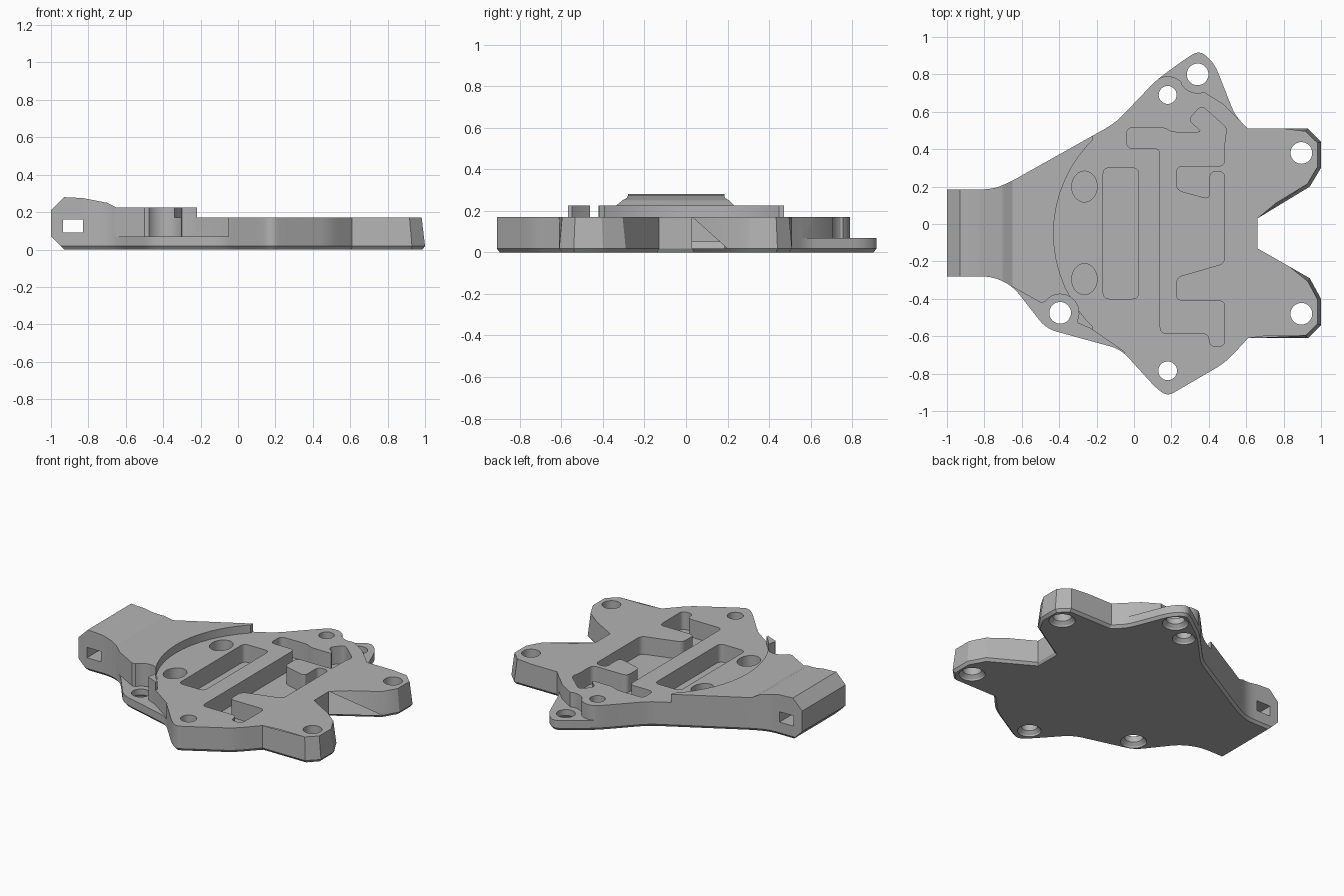
import bpy
import bmesh
import math
from mathutils import Vector

cube = bpy.data.objects.get("Cube")
if cube:
    bpy.data.objects.remove(cube, do_unlink=True)

TOP, LEDGE, FLOOR, HIGH = 0.17, 0.07, 0.05, 0.4

grey = bpy.data.materials.new("plain grey")
grey.use_nodes = True
grey.diffuse_color = (0.45, 0.45, 0.45, 1)
grey.node_tree.nodes["Principled BSDF"].inputs["Base Color"].default_value = (0.45, 0.45, 0.45, 1)


def rounded(points, radius, steps=5):
    """Soften every corner of a closed polygon."""
    pts = [Vector(p) for p in points]
    result = []
    for i, corner in enumerate(pts):
        before, after = pts[i - 1] - corner, pts[(i + 1) % len(pts)] - corner
        a = corner + before.normalized() * min(radius, before.length * 0.45)
        b = corner + after.normalized() * min(radius, after.length * 0.45)
        for k in range(steps + 1):
            t = k / steps
            result.append(a * (1 - t) ** 2 + corner * 2 * t * (1 - t) + b * t * t)
    return result


def arc(cx, cy, radius, start, end, steps=16):
    angles = [math.radians(start + (end - start) * k / steps) for k in range(steps + 1)]
    return [(cx + radius * math.cos(a), cy + radius * math.sin(a)) for a in angles]


def inset(points, amount):
    """Move a counterclockwise polygon inwards along its normals."""
    result = []
    for i, p in enumerate(points):
        along = (points[(i + 1) % len(points)] - points[i - 1]).normalized()
        result.append(p + Vector((-along.y, along.x)) * amount)
    return result


def loft(name, rings):
    """Skin a closed solid through a stack of equal rings of 3D points."""
    bm = bmesh.new()
    loops = [[bm.verts.new(p) for p in ring] for ring in rings]
    count = len(loops[0])
    for low, high in zip(loops, loops[1:]):
        for i in range(count):
            j = (i + 1) % count
            bm.faces.new((low[i], low[j], high[j], high[i]))
    bm.faces.new(loops[0][::-1])
    bm.faces.new(loops[-1])
    bmesh.ops.recalc_face_normals(bm, faces=bm.faces)
    mesh = bpy.data.meshes.new(name)
    bm.to_mesh(mesh)
    bm.free()
    mesh.materials.append(grey)
    obj = bpy.data.objects.new(name, mesh)
    bpy.context.collection.objects.link(obj)
    return obj


def prism(name, points, low, high):
    return loft(name, [[(p[0], p[1], z) for p in points] for z in (low, high)])


def combine(target, tool, operation="DIFFERENCE"):
    """Apply a boolean and throw the tool away."""
    tool.hide_render = True
    mod = target.modifiers.new("cut", "BOOLEAN")
    mod.operation, mod.object, mod.solver = operation, tool, "EXACT"
    bpy.context.view_layer.objects.active = target
    bpy.ops.object.modifier_apply(modifier=mod.name)
    bpy.data.objects.remove(tool, do_unlink=True)


# Plate outline, counterclockwise from the arm's front edge
outline = [(-1.1, -.28), (-.76, -.28), (-.65, -.33), (-.47, -.56), (-.07, -.67),
           (.12, -.88), (.18, -.92), (.25, -.88), (.49, -.74), (.61, -.61),
           (.93, -.61), (1, -.54), (1, -.4), (.94, -.29), (.66, -.13),
           (.66, .03), (.94, .2), (1, .3), (1, .44), (.93, .51), (.61, .51),
           (.54, .58), (.43, .86), (.35, .93), (.27, .88), (.12, .77),
           (-.1, .54), (-.67, .22), (-.76, .185), (-1.1, .185)]
outline = [p for i, p in enumerate(outline)]
shape = []
for i, p in enumerate(outline):
    # lugs and notch stay crisp, the other corners are soft
    if p[0] > 0.6:
        shape.append(Vector(p))
    else:
        tri = [outline[i - 1], p, outline[(i + 1) % len(outline)]]
        shape += rounded(tri, 0.06)[6:12]


def drafted(p, z):
    """Lean the lug walls inwards as they rise."""
    if p.x < 0.9:
        return (p.x, p.y, z)
    centre = Vector((0.8, 0.37 if p.y > 0 else -0.47))
    q = p + (centre - p).normalized() * 0.12 * z
    return (q.x, q.y, z)


plate = loft("mounting_plate", [
    [(p.x, p.y, 0) for p in inset(shape, 0.015)],
    [(p.x, p.y, 0.018) for p in shape],
    [drafted(p, HIGH) for p in shape]])

# Side profile: raised arm, pad and flat deck
profile = [(-.9, -.03), (-1, .07), (-1, .21), (-.93, .28), (-.83, .275), (-.7, .25),
           (-.65, .225), (-.22, .225), (-.22, TOP), (1.2, TOP), (1.2, -.03)]
combine(plate, loft("side_profile", [[(x, y, z) for x, z in profile] for y in (-1.2, 1.2)]),
        "INTERSECT")

# Round recess that bounds the raised pad
combine(plate, prism("pad_recess", arc(.27, -.05, .7, 0, 354, 59), TOP, HIGH + .1))

# Low ledges around the two outer screw tabs
front_ledge = ([(-.66, -.33), (-.5, -.42)] + arc(-.395, -.475, .1, 145, -25)
               + [(-.3, -.53), (-.23, -.56), (-.05, -.685), (-.1, -.95), (-.7, -.95)])
back_ledge = (arc(.18, .69, .1, 125, 40, 8) + arc(.34, .8, .1, 215, 290, 8)
              + [(.48, .64), (.56, .56), (.7, 1), (.05, 1)])
for ledge in (front_ledge, back_ledge):
    combine(plate, prism("ledge_cutter", ledge, LEDGE, HIGH + .1))

# Long pocket, branching pocket and two oval wells
long_pocket = [(-.165, -.4), (.025, -.4), (.025, .3), (-.165, .3)]
branch_pocket = [(.14, -.585), (.4, -.585), (.405, -.655), (.485, -.655), (.485, -.41),
                 (.225, -.41), (.225, -.285), (.485, -.21), (.485, .28), (.405, .28),
                 (.405, .13), (.225, .18), (.225, .31), (.485, .31), (.485, .46),
                 (.5, .51), (.36, .635), (.29, .555), (.37, .49), (.2, .49),
                 (.165, .515), (-.04, .515), (-.04, .405), (.14, .405)]
for pocket in (long_pocket, branch_pocket):
    combine(plate, prism("pocket_cutter", rounded(pocket, .035), FLOOR, HIGH))
for y in (.2, -.295):
    oval = [(-.265 + .068 * c, y + .083 * s) for c, s in arc(0, 0, 1, 0, 345, 23)]
    combine(plate, prism("oval_cutter", oval, .09, HIGH))

# Screw holes, countersunk underneath
holes = [(.34, .8, .058), (.18, .69, .048), (.895, .38, .058),
         (.895, -.48, .058), (.18, -.785, .05), (-.395, -.475, .058)]
for x, y, r in holes:
    steps = [(r + .025, -.01), (r + .02, .01), (r, .03), (r, HIGH)]
    combine(plate, loft("screw_hole", [
        [(px, py, z) for px, py in arc(x, y, radius, 0, 348.75, 31)] for radius, z in steps]))

# Square slot across the arm
slot = [(-.935, .09), (-.83, .09), (-.83, .16), (-.935, .16)]
combine(plate, loft("arm_slot", [[(x, y, z) for x, z in slot] for y in (-.6, .5)]))

# Smooth the curved walls, keep the edges sharp
bpy.ops.object.select_all(action="DESELECT")
plate.select_set(True)
bpy.context.view_layer.objects.active = plate
bpy.ops.object.shade_smooth_by_angle(angle=math.radians(25))
